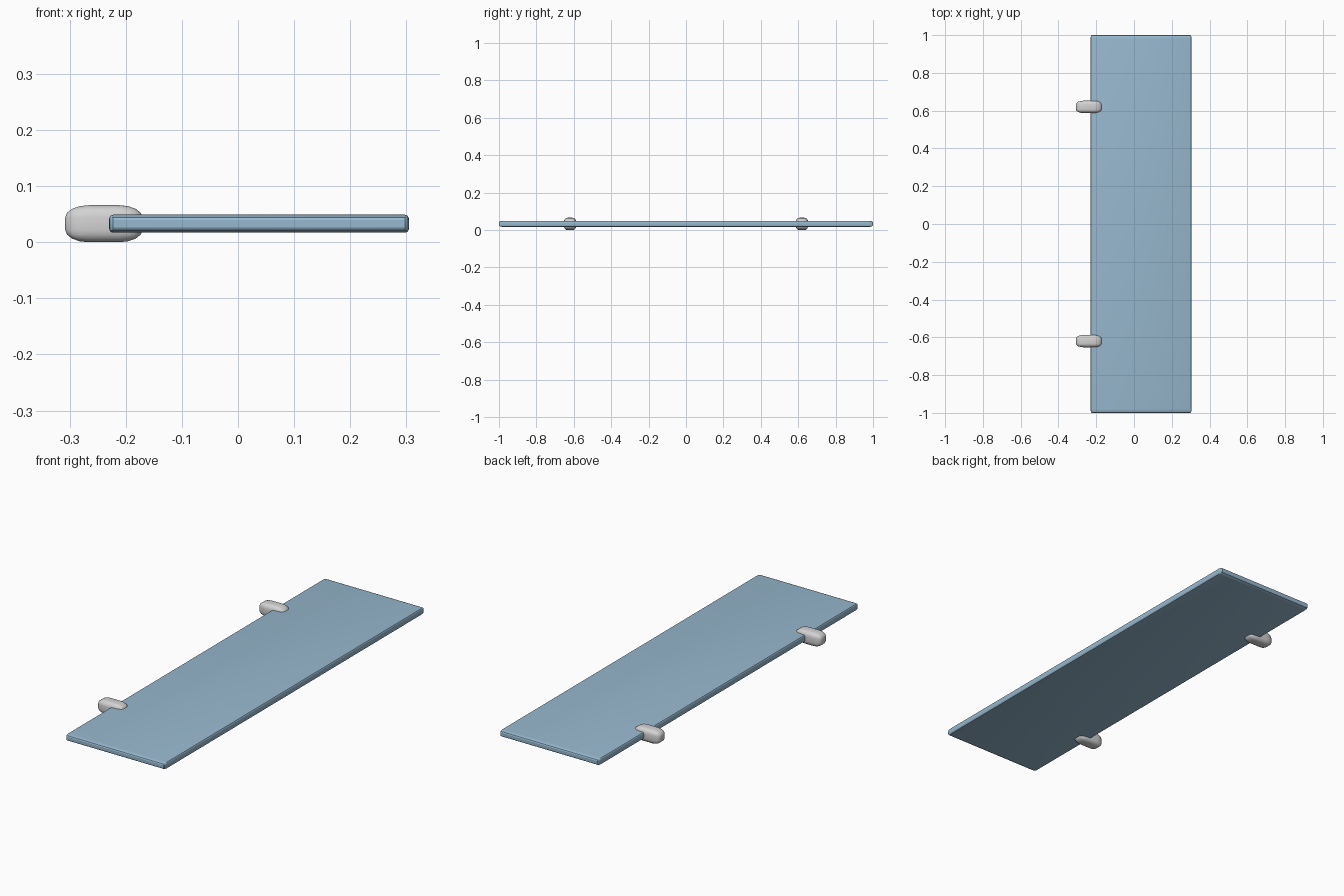
import bpy

default = bpy.data.objects.get("Cube")
if default:
    bpy.data.objects.remove(default, do_unlink=True)


def material(name, color):
    mat = bpy.data.materials.new(name)
    mat.use_nodes = True
    mat.diffuse_color = color
    mat.node_tree.nodes["Principled BSDF"].inputs["Base Color"].default_value = color
    return mat


def rounded_block(name, low, high, radii, segments, mat):
    """Box between two corners, with its own rounding radius on each axis."""
    size = [b - a for a, b in zip(low, high)]
    centre = [(a + b) / 2 for a, b in zip(low, high)]
    bpy.ops.mesh.primitive_cube_add(size=1, location=centre)
    obj = bpy.context.object
    obj.name = name
    # the mesh is sized in units of the radius, so the bevel stretches per axis
    for v in obj.data.vertices:
        v.co = [c * s / r for c, s, r in zip(v.co, size, radii)]
    obj.scale = radii
    bevel = obj.modifiers.new("rounding", "BEVEL")
    bevel.width = 1
    bevel.segments = segments
    bpy.ops.object.modifier_apply(modifier=bevel.name)
    bpy.ops.object.transform_apply(location=False, rotation=False, scale=True)
    bpy.ops.object.shade_smooth_by_angle()
    obj.data.materials.append(mat)
    return obj


glass = material("blue glass", (0.31, 0.48, 0.62, 1))
metal = material("light grey metal", (0.65, 0.65, 0.65, 1))

# Long glass shelf
rounded_block("glass_shelf", (-0.23, -1, 0.017), (0.305, 1, 0.049),
              (0.007, 0.02, 0.009), 3, glass)

# Two wall clips gripping the back edge
for name, y in (("front_clip", -0.62), ("back_clip", 0.62)):
    rounded_block(name, (-0.308, y - 0.033, 0), (-0.17, y + 0.033, 0.066),
                  (0.042, 0.02, 0.022), 4, metal)
